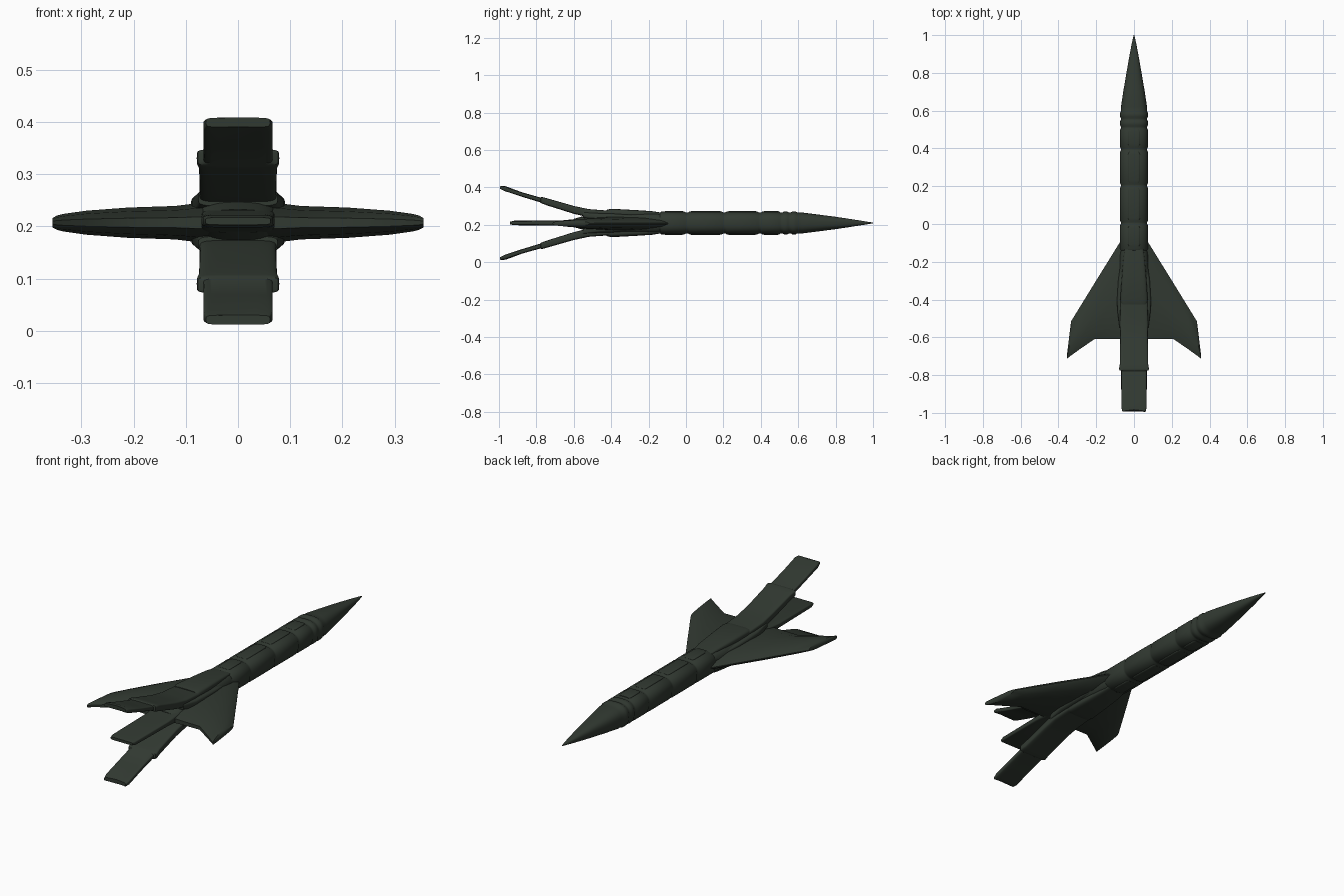
import bpy, bmesh, math

if "Cube" in bpy.data.objects:
    bpy.data.objects.remove(bpy.data.objects["Cube"])

ZC = 0.21  # height of the centre line

paint = bpy.data.materials.new("dark_green_paint")
paint.diffuse_color = (0.031, 0.041, 0.031, 1)
paint.use_nodes = True
paint.node_tree.nodes["Principled BSDF"].inputs["Base Color"].default_value = paint.diffuse_color


def finish(name, bm, angle=40):
    bmesh.ops.recalc_face_normals(bm, faces=bm.faces)
    me = bpy.data.meshes.new(name)
    bm.to_mesh(me)
    bm.free()
    ob = bpy.data.objects.new(name, me)
    bpy.context.collection.objects.link(ob)
    me.materials.append(paint)
    bpy.ops.object.select_all(action='DESELECT')
    ob.select_set(True)
    bpy.context.view_layer.objects.active = ob
    bpy.ops.object.shade_smooth_by_angle(angle=math.radians(angle))
    return ob


def bridge(bm, rings):
    n = len(rings[0])
    for a, b in zip(rings, rings[1:]):
        for i in range(n):
            j = (i + 1) % n
            bm.faces.new((a[i], a[j], b[j], b[i]))
    bm.faces.new(rings[0])
    bm.faces.new(rings[-1])


def loft(name, sections, power=2.0, flip=1, notch=0.0, n=40):
    """Sections along y: (y, half width, offset from centre line, half height)."""
    bm = bmesh.new()
    rings = []
    for k, (y, w, z, h) in enumerate(sections):
        ring = []
        for i in range(n):
            t = 2 * math.pi * i / n
            c, s = math.cos(t), math.sin(t)
            x = w * math.copysign(abs(c) ** (2 / power), c)
            dz = h * math.copysign(abs(s) ** (2 / power), s)
            dy = 0
            if notch and k >= len(sections) - 2:   # scalloped rear edge
                dy = notch * (1 - abs(x) / w) ** 0.5
            ring.append(bm.verts.new((x, y + dy, ZC + flip * (z + dz))))
        rings.append(ring)
    bridge(bm, rings)
    return finish(name, bm)


# Fuselage with pointed nose and shallow panel joints
body = [(1.0, .002, 0, .002), (.95, .013, 0, .010), (.88, .026, 0, .021),
        (.80, .040, 0, .033), (.70, .057, 0, .046), (.62, .069, 0, .056)]
for front, back in ((.595, .56), (.55, .515), (.505, .40), (.39, .21),
                    (.20, .01), (0.0, -.14)):
    body += [(front, .070, 0, .056), (front - .008, .074, 0, .0605),
             (back + .008, .074, 0, .0605), (back, .070, 0, .056)]
body += [(-.16, .074, 0, .060), (-.30, .083, 0, .062), (-.42, .086, 0, .060),
         (-.52, .078, 0, .045), (-.60, .070, 0, .022)]
loft("fuselage", body, power=2.6)

# Central tail plate
loft("middle_tail_plate", [(-.40, .065, 0, .03), (-.58, .07, 0, .022), (-.66, .07, 0, .014),
                           (-.92, .067, 0, .012), (-.94, .062, 0, .007)], power=6)

for label, f in (("upper", 1), ("lower", -1)):
    # Splayed tail plate, wide section stepping down to a narrow end
    loft(label + "_tail_plate",
         [(-.24, .055, .030, .015), (-.40, .072, .043, .022), (-.52, .074, .052, .022),
          (-.60, .073, .070, .021), (-.74, .075, .112, .019), (-.765, .079, .120, .018),
          (-.775, .077, .122, .016), (-.778, .066, .123, .013), (-.88, .066, .153, .012),
          (-.975, .066, .183, .013), (-.995, .061, .189, .009)],
         power=6, flip=f, notch=.012)
    # Raised fairing where the plate meets the body
    loft(label + "_fairing",
         [(-.10, .045, .040, .010), (-.18, .056, .045, .018), (-.27, .064, .046, .023),
          (-.40, .073, .050, .026), (-.425, .068, .050, .020)], power=4, flip=f)
    # Block joining the wing roots to the plate
    loft(label + "_root_block",
         [(-.12, .06, .01, .02), (-.30, .084, .02, .025), (-.40, .090, .025, .028),
          (-.46, .088, .027, .027), (-.55, .076, .045, .016)], power=5, flip=f)

# Small collar ridges and spine panels on top and bottom
for label, f in (("upper", 1), ("lower", -1)):
    for k, (a, b) in enumerate(((.50, .41), (.38, .22), (.19, .02), (-.01, -.12))):
        loft(f"{label}_spine_panel_{k + 1}",
             [(a, .026, .056, .005), (a - .012, .032, .057, .007),
              (b + .012, .032, .057, .007), (b, .026, .056, .005)],
             power=4, flip=f, n=24)

# Swept wings: (x, leading y, trailing y, half thickness) with a lens section
stations = [(.03, -.04, -.61, .040), (.08, -.105, -.61, .037), (.12, -.17, -.61, .032),
            (.21, -.315, -.61, .029), (.29, -.445, -.665, .023),
            (.333, -.515, -.696, .017), (.346, -.62, -.706, .014), (.355, -.695, -.713, .009)]
profile = [(0, .08), (.06, .4), (.25, .8), (.55, 1), (.85, .75), (1, .3)]
for label, side in (("right", 1), ("left", -1)):
    bm = bmesh.new()
    rings = []
    for x, lead, trail, t in stations:
        pts = [(c, h) for c, h in profile] + [(c, -h) for c, h in reversed(profile)]
        rings.append([bm.verts.new((side * x, lead + (trail - lead) * c, ZC - .003 + t * h))
                      for c, h in pts])
    bridge(bm, rings)
    finish(label + "_wing", bm, 35)
